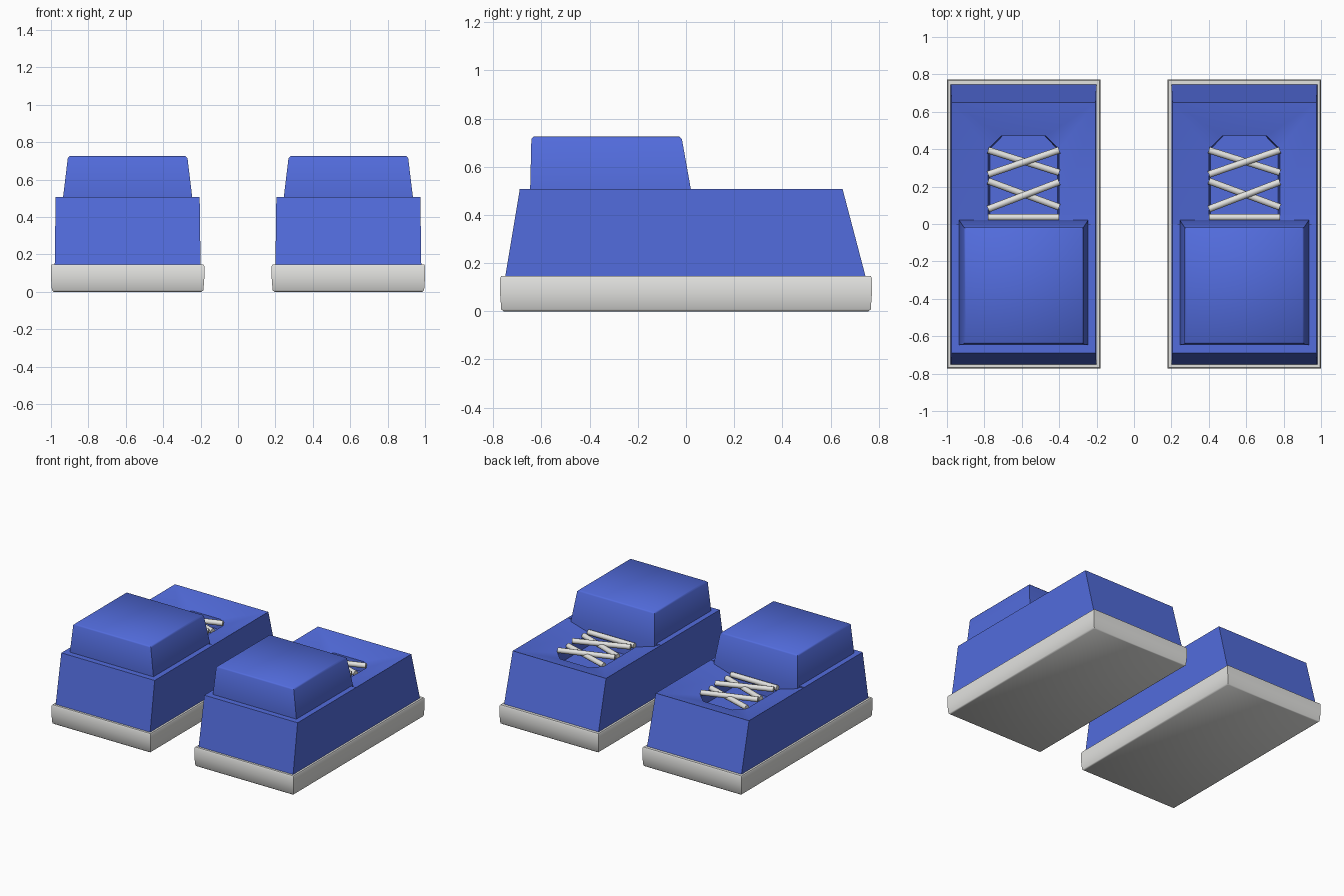
import bpy, bmesh, math
from mathutils import Vector

if "Cube" in bpy.data.objects:
    bpy.data.objects.remove(bpy.data.objects["Cube"])


def material(name, rgb):
    m = bpy.data.materials.new(name)
    m.diffuse_color = (*rgb, 1)
    m.use_nodes = True
    m.node_tree.nodes["Principled BSDF"].inputs["Base Color"].default_value = m.diffuse_color
    return m


BLUE = material("blue canvas", (0.085, 0.15, 0.72))
WHITE = material("off white rubber", (0.76, 0.76, 0.74))


def finish(name, bm, mat, angle):
    bmesh.ops.recalc_face_normals(bm, faces=bm.faces)
    me = bpy.data.meshes.new(name)
    bm.to_mesh(me)
    bm.free()
    me.materials.append(mat)
    ob = bpy.data.objects.new(name, me)
    bpy.context.collection.objects.link(ob)
    bpy.ops.object.select_all(action='DESELECT')
    ob.select_set(True)
    bpy.context.view_layer.objects.active = ob
    bpy.ops.object.shade_smooth_by_angle(angle=math.radians(angle))


def rect_loop(bm, cx, hw, y0, y1, z):
    return [bm.verts.new((cx + sx * hw, y, z))
            for sx, y in ((-1, y0), (1, y0), (1, y1), (-1, y1))]


def bridge(bm, a, b):
    n = len(a)
    for i in range(n):
        bm.faces.new((a[i], a[(i + 1) % n], b[(i + 1) % n], b[i]))


def loft(name, cx, rows, mat, angle):
    """Closed stack of rectangles: (half width, y min, y max, z)."""
    bm = bmesh.new()
    loops = [rect_loop(bm, cx, *r) for r in rows]
    for a, b in zip(loops, loops[1:]):
        bridge(bm, a, b)
    bm.faces.new(loops[0])
    bm.faces.new(loops[-1])
    finish(name, bm, mat, angle)


def upper(name, cx):
    """Tapered body whose top dips towards a lace opening."""
    bm = bmesh.new()
    low = rect_loop(bm, cx, 0.39, -0.752, 0.748, 0.135)
    top = rect_loop(bm, cx, 0.385, -0.69, 0.65, 0.508)
    bridge(bm, low, top)
    bm.faces.new(low)
    outline = [(-.19, .0), (-.19, .40), (-.12, .47), (.12, .47), (.19, .40), (.19, .0)]
    lip = [bm.verts.new((cx + x, y, 0.45)) for x, y in outline]
    floor = [bm.verts.new((cx + x * .95, y, 0.37)) for x, y in outline]
    # flat heel half, then slopes down to the opening
    ml = bm.verts.new((cx - .385, 0, .508))
    mr = bm.verts.new((cx + .385, 0, .508))
    a, b, c, d = top
    o = lip
    for f in ((a, b, mr, ml), (ml, mr, o[5], o[0]), (ml, o[0], o[1], d), (d, o[1], o[2]),
              (d, o[2], o[3], c), (c, o[3], o[4]), (c, o[4], o[5], mr)):
        bm.faces.new(f)
    # close the side seams at the middle points
    bm.faces.new((a, ml, d))
    bm.faces.new((b, mr, c))
    bridge(bm, lip, floor)
    bm.faces.new(floor)
    finish(name, bm, BLUE, 50)


def laces(name, cx):
    bm = bmesh.new()
    w = 0.19
    runs = [(.395, .275, .455), (.265, .395, .468), (.23, .09, .46),
            (.08, .225, .473), (.035, .035, .465)]
    for yl, yr, z in runs:
        p, q = Vector((cx - w, yl, z)), Vector((cx + w, yr, z))
        d = q - p
        rot = d.to_track_quat('Z', 'Y').to_matrix().to_4x4()
        rot.translation = (p + q) / 2
        bmesh.ops.create_cone(bm, cap_ends=True, segments=10, radius1=.019,
                              radius2=.019, depth=d.length, matrix=rot)
    finish(name, bm, WHITE, 50)


for side, cx in (("left", -0.59), ("right", 0.59)):
    # rubber sole with slightly rounded lower and upper rims
    loft(side + "_sole", cx, [(.395, -.757, .757, 0), (.405, -.767, .767, .008),
                              (.41, -.772, .772, .075), (.41, -.772, .772, .138),
                              (.405, -.767, .767, .146)], WHITE, 50)
    upper(side + "_upper", cx)
    # ankle cuff, continuing down into the body
    loft(side + "_ankle_cuff", cx, [(.345, -.645, .022, .36), (.345, -.647, .02, .508),
                                    (.32, -.642, -.017, .715), (.31, -.632, -.027, .725)],
         BLUE, 50)
    laces(side + "_laces", cx)
